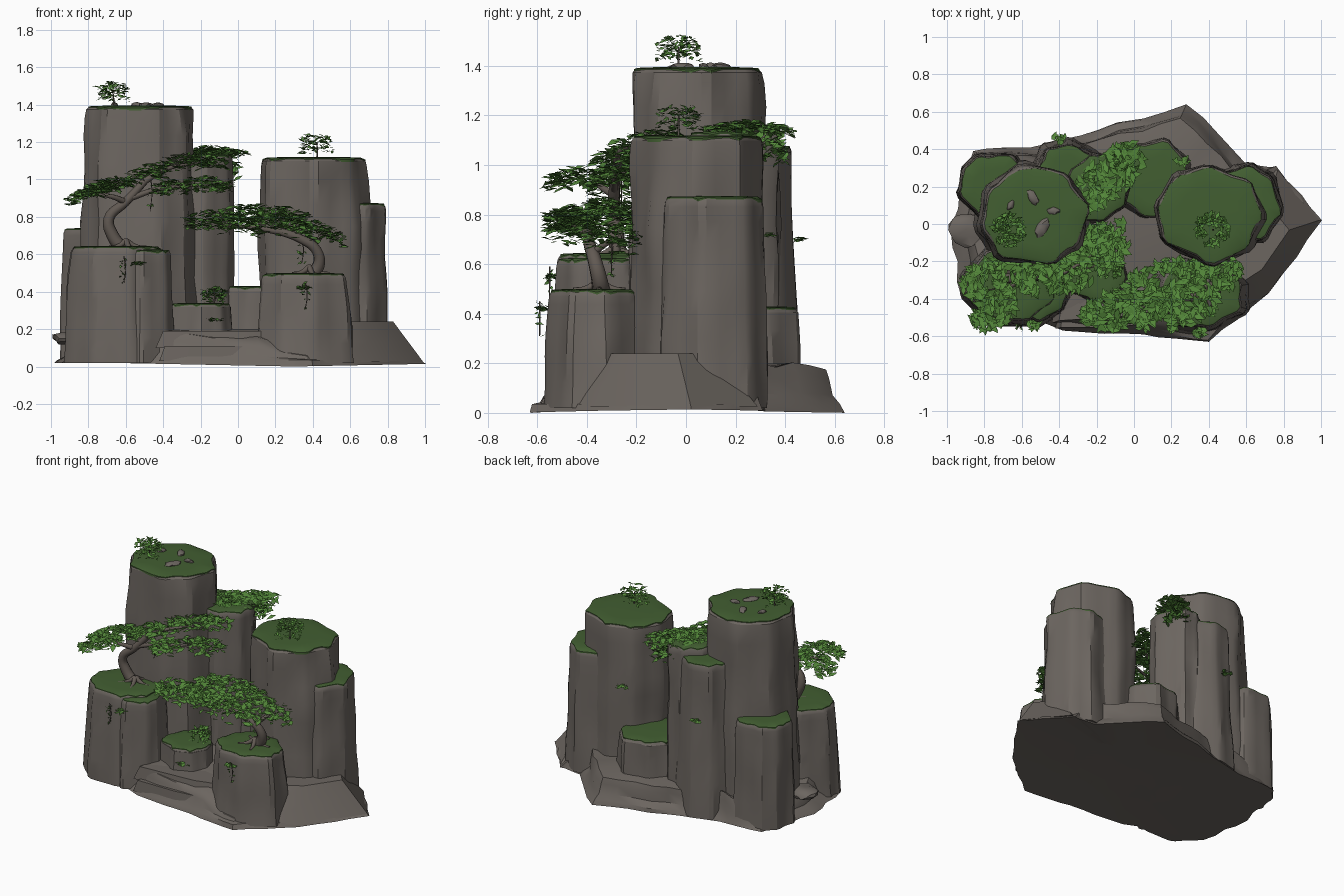
import bpy, bmesh, math, random
from mathutils import Vector, Matrix, noise

random.seed(7)
if "Cube" in bpy.data.objects:
    bpy.data.objects.remove(bpy.data.objects["Cube"], do_unlink=True)


def material(name, rgb):
    m = bpy.data.materials.new(name)
    m.use_nodes = True
    m.diffuse_color = (*rgb, 1)
    node = m.node_tree.nodes["Principled BSDF"]
    node.inputs["Base Color"].default_value = (*rgb, 1)
    node.inputs["Roughness"].default_value = 0.9
    return m


ROCK = material("grey rock", (0.15, 0.132, 0.117))
GRASS = material("moss green", (0.054, 0.112, 0.031))
LEAF = material("leaf green", (0.09, 0.25, 0.043))
BARK = material("bark", (0.12, 0.1, 0.085))


def finish(bm, name, mat, angle=None):
    me = bpy.data.meshes.new(name)
    bm.to_mesh(me)
    bm.free()
    ob = bpy.data.objects.new(name, me)
    bpy.context.collection.objects.link(ob)
    me.materials.append(mat)
    if angle:
        bpy.ops.object.select_all(action="DESELECT")
        bpy.context.view_layer.objects.active = ob
        ob.select_set(True)
        bpy.ops.object.shade_smooth_by_angle(angle=math.radians(angle))
    return ob


def loft(rings, name, mat, angle):
    """Skin a stack of point rings and close both ends."""
    bm = bmesh.new()
    loops = [[bm.verts.new(p) for p in ring] for ring in rings]
    n = len(loops[0])
    for a, b in zip(loops, loops[1:]):
        for i in range(n):
            j = (i + 1) % n
            bm.faces.new((a[i], a[j], b[j], b[i]))
    bm.faces.new(loops[0][::-1])
    bm.faces.new(loops[-1])
    bmesh.ops.recalc_face_normals(bm, faces=bm.faces)
    return finish(bm, name, mat, angle)


def pillar(name, x, y, rx, ry, top, flare):
    """Faceted rock column with chamfered corners and a ragged moss cap."""
    n = 8
    turn = random.random()
    corners = []
    for i in range(n):
        a = math.tau * (i + turn + random.uniform(-.22, .22)) / n
        corners.append(Vector((math.cos(a), math.sin(a))) * random.uniform(.98, 1.08))
    outline = []
    for i, c in enumerate(corners):
        after = corners[(i + 1) % n]
        outline += [c.lerp(corners[i - 1], .1), c.lerp(after, .1),
                    c.lerp(after, .4) * .99, c.lerp(after, .7) * .985]

    def ring(scale, z):
        pts = []
        for p in outline:
            wobble = .08 * noise.noise(Vector((p.x * 2 + x * 9, p.y * 2 + y * 9, z * 3.5)))
            pts.append(Vector((x + p.x * rx * (scale + wobble), y + p.y * ry * (scale + wobble), z)))
        return pts

    levels = [k / 9 for k in range(9)] + [.96]
    rings = [ring(1 + flare * (1 - t), .02 + (top - .02) * t) for t in levels]
    rings += [ring(.99, top - .012), ring(.95, top)]
    loft(rings, name, ROCK, 28)

    # Moss ends unevenly along the rounded rim
    skirt, rim = [], []
    for low, high in zip(ring(1, top - .006), ring(.95, top + .005)):
        f = random.choice((0, 0, .3, .8))
        skirt.append(high.lerp(low, f) - Vector((0, 0, .008 + .006 * f)))
        rim.append(high.lerp(low, f * .9))
    loft([skirt, rim, ring(.9, top + .007), ring(.6, top + .01)], name + "_moss", GRASS, 50)


for spec in (
    ("tall_pillar", -.54, .045, .295, .28, 1.385, .15),
    ("right_pillar", .41, .05, .285, .26, 1.11, .07),
    ("right_shoulder", .585, .1, .205, .21, .865, .14),
    ("back_low_pillar", .1, .24, .21, .2, .42, .12),
    ("back_tall_pillar", -.2, .19, .17, .185, 1.125, .04),
    ("back_left_pillar", -.35, .275, .17, .145, 1.07, .24),
    ("left_shoulder", -.75, .2, .185, .19, .73, .08),
    ("front_left_pillar", -.65, -.32, .25, .21, .635, .16),
    ("front_left_step", -.49, -.35, .13, .17, .615, .18),
    ("front_low_pillar", -.2, -.27, .16, .15, .33, .14),
    ("front_right_pillar", .36, -.375, .235, .18, .49, .18),
):
    pillar(*spec)

# Base slab: outline corners carry the rim height of the ledge
BASE = ((-.98, -.02, .15), (-.86, .39, .17), (-.55, .41, .2), (-.2, .5, .17),
        (.28, .64, .17), (.6, .32, .2), (.76, .31, .16), (1.005, .02, .04),
        (.72, -.37, .06), (.4, -.63, .06), (.05, -.59, .13), (-.38, -.57, .18), (-.92, -.4, .18))
edge = []
for i, c in enumerate(BASE):
    d = Vector(BASE[(i + 1) % len(BASE)])
    for f in (0, .25, .5, .75):
        p = Vector(c).lerp(d, f)
        if f:
            p += Vector((random.uniform(-.012, .012), random.uniform(-.012, .012), random.uniform(-.015, .015)))
        edge.append(p)


def base_ring(scale, share, lift):
    pts = []
    for p in edge:
        s = scale + .03 * noise.noise(p * 5 + Vector((0, 0, scale * 20)))
        pts.append((p.x * s, p.y * s, lift + p.z * share))
    return pts


dip = [(p.x, p.y, .02 - .02 * max(0, 1 - abs(p.x - .3))) for p in edge]
loft([[(x * .5, y * .5, .02) for x, y, z in dip], dip, base_ring(.98, 0, .035),
      base_ring(.93, .3, .02), base_ring(.915, .7, .015), base_ring(.89, 1, .005),
      base_ring(.8, .6, .08), base_ring(.5, 0, .2)], "base_slab", ROCK, 32)


def stone(name, loc, size, turn=0):
    bm = bmesh.new()
    bmesh.ops.create_icosphere(bm, subdivisions=2, radius=1)
    for v in bm.verts:
        v.co *= 1 + .35 * noise.noise(v.co * 1.5 + Vector(loc) * 7)
    bm.transform(Matrix.Translation(loc) @ Matrix.Rotation(turn, 4, "Z") @ Matrix.Diagonal((*size, 1)))
    finish(bm, name, ROCK, 30)


# Pebbles on the summit
for k, (x, y, s) in enumerate(((-.66, .1, .03), (-.54, .14, .045), (-.43, .07, .035), (-.49, -.02, .055))):
    stone(f"summit_stone_{k}", (x, y, 1.396), (s, s * .55, .016), 1.1 + k)
stone("left_ledge", (-.9, -.03, .15), (.1, .09, .035))


def ledge(name, corners, low, high, inset):
    """Slanted rock shelf: a polygon footprint rising to a smaller top."""
    pts = [Vector((*c, 0)) for c in corners]
    mid = sum(pts, Vector()) / len(pts)
    loft([[p + Vector((0, 0, low)) for p in pts],
          [p.lerp(mid, inset * .5) + Vector((0, 0, (low + high) / 2)) for p in pts],
          [p.lerp(mid, inset) + Vector((0, 0, high)) for p in pts]], name, ROCK, 35)


# Rock shelves round the foot
ledge("front_shelf", ((-.44, -.53), (.02, -.5), (.16, -.46), (.1, -.3), (-.4, -.3)), .1, .19, .12)
ledge("front_lower_shelf", ((-.42, -.56), (-.1, -.56), (.14, -.53), (.1, -.4), (-.4, -.4)), .03, .11, .1)
ledge("right_shelf", ((.52, -.5), (.72, -.37), (.99, .02), (.77, .29), (.45, .25), (.4, -.25)), .025, .24, .46)


def limb(name, points, start, end):
    """Tapered smooth branch along a few points."""
    cu = bpy.data.curves.new(name, "CURVE")
    cu.dimensions = "3D"
    cu.bevel_depth = 1
    cu.bevel_resolution = 2
    cu.resolution_u = 6
    cu.use_fill_caps = True
    sp = cu.splines.new("BEZIER")
    sp.bezier_points.add(len(points) - 1)
    for i, (bp, p) in enumerate(zip(sp.bezier_points, points)):
        bp.co = p
        bp.handle_left_type = bp.handle_right_type = "AUTO"
        bp.radius = start + (end - start) * i / (len(points) - 1)
    tmp = bpy.data.objects.new(name + "_path", cu)
    bpy.context.collection.objects.link(tmp)
    bpy.context.view_layer.update()
    me = bpy.data.meshes.new_from_object(tmp.evaluated_get(bpy.context.evaluated_depsgraph_get()))
    bpy.data.objects.remove(tmp)
    bm = bmesh.new()
    bm.from_mesh(me)
    finish(bm, name, BARK, 60)


def foliage(name, loc, size, count, turn=0, slope=0, leaf=.034, tilt=.4, dome=.04):
    """Scatter small diamond leaves through a flattened, clumpy, slightly domed pad."""
    bm = bmesh.new()
    spin = Matrix.Rotation(turn, 3, "Z")
    for _ in range(count):
        a, r = random.uniform(0, math.tau), math.sqrt(random.random()) * 1.05
        p = spin @ Vector((math.cos(a) * r * size[0], math.sin(a) * r * size[1], 0))
        if noise.noise((p + Vector(loc)) * 14) < -.35:
            continue
        p.z = random.uniform(-1, 1) * size[2] + slope * p.x + dome * (.5 - r * r)
        rot = (Matrix.Rotation(random.uniform(0, math.tau), 3, "Z")
               @ Matrix.Rotation(random.uniform(-tilt, tilt), 3, "X")
               @ Matrix.Rotation(random.uniform(-tilt, tilt), 3, "Y"))
        s = leaf * random.uniform(.7, 1.2)
        shape = ((-s, 0, 0), (0, -s * .45, s * .1), (s, 0, 0), (0, s * .45, s * .1))
        bm.faces.new([bm.verts.new(Vector(loc) + p + rot @ Vector(q)) for q in shape])
    finish(bm, name, LEAF)


# Upper windswept tree
limb("upper_trunk", ((-.6, -.27, .61), (-.67, -.28, .7), (-.69, -.29, .79), (-.6, -.29, .88), (-.5, -.28, .99)), .038, .02)
limb("upper_left_branch", ((-.6, -.29, .88), (-.68, -.34, .91), (-.8, -.36, .93)), .018, .007)
limb("upper_right_branch", ((-.58, -.29, .9), (-.42, -.28, .95), (-.2, -.22, .97)), .018, .006)
limb("upper_top_branch", ((-.5, -.28, .99), (-.4, -.27, 1.05), (-.2, -.15, 1.09)), .018, .006)
foliage("upper_left_pad", (-.74, -.29, .95), (.18, .11, .025), 250, .3, .3)
foliage("upper_left_front_pad", (-.74, -.45, .95), (.14, .09, .02), 150, .8, .2)
foliage("upper_inner_pad", (-.5, -.29, 1.03), (.12, .08, .03), 140, .3, .2)
foliage("upper_middle_pad", (-.24, -.22, .97), (.23, .09, .03), 270, .55, .05)
foliage("upper_top_pad", (-.26, -.14, 1.09), (.24, .08, .03), 270, .65, .08)
foliage("back_pillar_pad", (-.14, .25, 1.145), (.23, .11, .018), 290, .75, 0, dome=.03)
foliage("back_pillar_trail", (-.07, .34, 1.08), (.08, .06, .06), 100, tilt=.8)

# Lower windswept tree
limb("lower_trunk", ((.38, -.34, .48), (.43, -.35, .54), (.42, -.37, .62), (.34, -.39, .68), (.2, -.4, .73)), .038, .02)
limb("lower_left_branch", ((.26, -.39, .71), (.1, -.43, .74), (-.1, -.46, .76)), .018, .006)
limb("lower_right_branch", ((.4, -.37, .65), (.44, -.31, .69), (.45, -.26, .71)), .016, .007)
foliage("lower_left_pad", (-.07, -.46, .77), (.21, .1, .045), 280, .15, -.1)
foliage("lower_top_pad", (.16, -.31, .82), (.23, .11, .03), 290, .25, -.08)
foliage("lower_front_pad", (.2, -.46, .76), (.24, .1, .035), 260, .2, -.15)
foliage("lower_right_pad", (.42, -.27, .73), (.15, .11, .035), 180, .3, -.3)

# Exposed roots
for name, x, y, z in (("upper", -.6, -.28, .64), ("lower", .38, -.35, .5)):
    for k in range(5):
        a = math.tau * k / 5
        out = Vector((math.cos(a), math.sin(a), 0))
        c = Vector((x, y, z))
        limb(f"{name}_root_{k}", (c + Vector((0, 0, .03)), c + out * .06, c + out * .11), .018, .006)

# Summit bushes and the small bush on the low step
for name, x, y, z, r in (("summit", -.67, -.03, 1.385, .085), ("right", .42, -.03, 1.11, .085), ("step", -.13, -.23, .33, .06)):
    limb(name + "_bush_stem", ((x, y, z - .01), (x + .005, y, z + .04), (x, y, z + .09)), .005, .003)
    foliage(name + "_bush", (x, y, z + r), (r, r, r * .5), 150, leaf=.021, tilt=.6, dome=.03)

# Cliff tufts and hanging vines
for k, (x, y, z) in enumerate(((-.53, -.54, .55), (-.12, -.43, .25), (.35, -.58, .42), (.26, .34, .72), (-.4, .46, .7))):
    foliage(f"cliff_tuft_{k}", (x, y, z), (.035, .025, .008), 30, leaf=.02, dome=0)
for k, (x, y, z, drop) in enumerate(((-.47, -.26, .93, .1), (-.61, -.55, .52, .07), (.36, -.59, .38, .07), (.34, -.3, .62, .07))):
    limb(f"vine_stem_{k}", ((x, y, z + drop), (x + .01, y, z), (x, y, z - drop)), .003, .002)
    foliage(f"vine_{k}", (x, y, z), (.02, .015, drop), 14, leaf=.014, tilt=1.2, dome=0)
